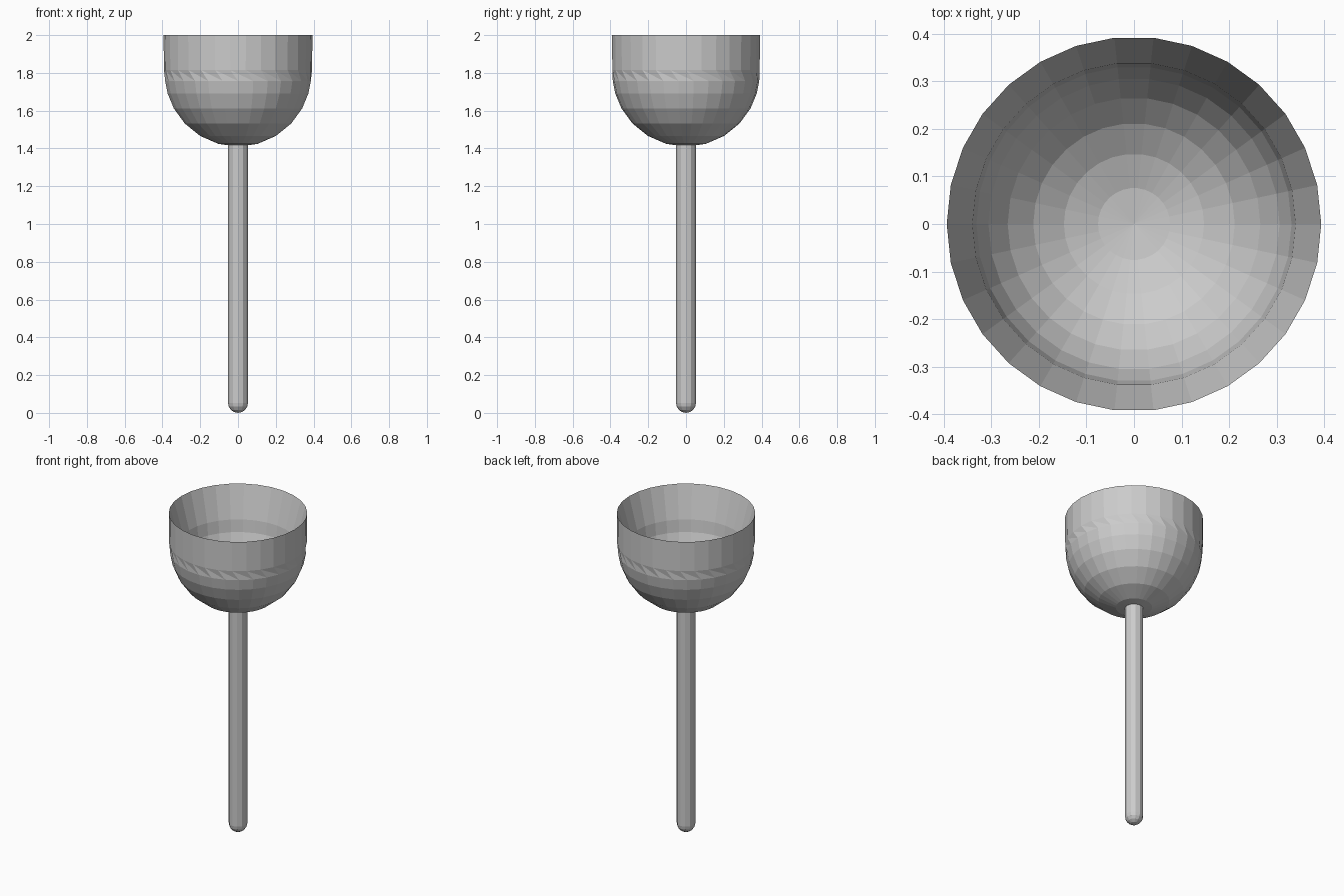
import bpy, bmesh
from math import sin, cos, pi, sqrt, radians

if "Cube" in bpy.data.objects:
    bpy.data.objects.remove(bpy.data.objects["Cube"])


def lathe(name, profile, sides):
    """Revolve (radius, z, turn) points; radius 0 makes a pole. Rings with a
    different turn are joined by a zigzag of triangles."""
    bm = bmesh.new()
    rings = []
    for r, z, turn in profile:
        if r == 0:
            rings.append([bm.verts.new((0, 0, z))])
        else:
            step = 2 * pi / sides
            rings.append([bm.verts.new((r * cos((i + turn) * step),
                                        r * sin((i + turn) * step), z))
                          for i in range(sides)])
    for k in range(len(rings) - 1):
        a, b = rings[k], rings[k + 1]
        shifted = profile[k][2] != profile[k + 1][2]
        for i in range(sides):
            j = (i + 1) % sides
            if len(a) == 1:
                bm.faces.new((a[0], b[j], b[i]))
            elif len(b) == 1:
                bm.faces.new((a[i], a[j], b[0]))
            elif shifted:
                bm.faces.new((a[i], a[j], b[i]))
                bm.faces.new((a[j], b[j], b[i]))
            else:
                bm.faces.new((a[i], a[j], b[j], b[i]))
    bmesh.ops.recalc_face_normals(bm, faces=bm.faces)
    mesh = bpy.data.meshes.new(name)
    bm.to_mesh(mesh)
    bm.free()
    obj = bpy.data.objects.new(name, mesh)
    bpy.context.collection.objects.link(obj)
    return obj


# Bowl: outer dome, zigzag seam, straight wall, sharp rim, flared inside, inner dome
R, INNER, CENTRE = 0.39, 0.34, 1.8
outer = [(0, CENTRE - R, 0.5)]
for z in (1.424, 1.466, 1.532, 1.612, 1.69, 1.757):
    outer.append((sqrt(R * R - (CENTRE - z) ** 2), z, 0.5))
outer += [(0.392, 1.815, 0), (0.394, 2.0, 0)]
inner = []
for k in range(7, 0, -1):
    a = radians(180 / 14 * k)
    inner.append((INNER * sin(a), CENTRE - INNER * cos(a), 0))
inner.append((0, CENTRE - INNER, 0))
lathe("bowl", outer + inner, 30)

# Stem with a rounded lower end
S = 0.053
stem = [(0, 0, 0)]
for k in range(1, 5):
    a = radians(22.5 * k)
    stem.append((S * sin(a), S * (1 - cos(a)), 0))
stem += [(S, 1.43, 0), (0, 1.43, 0)]
lathe("stem", stem, 12)
